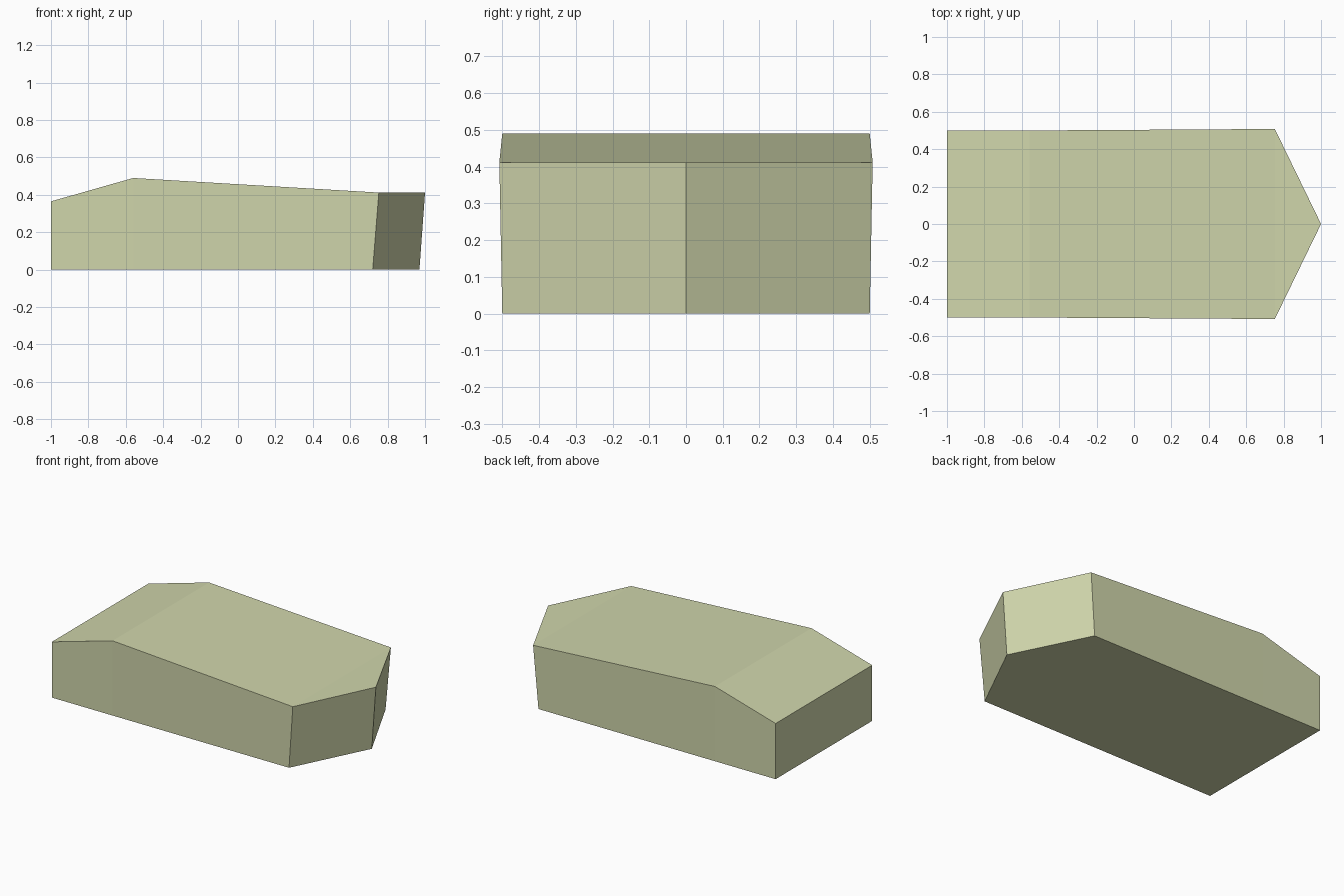
import bpy
import bmesh

cube = bpy.data.objects.get("Cube")
if cube:
    bpy.data.objects.remove(cube, do_unlink=True)

# Pale olive paint
paint = bpy.data.materials.new("pale_olive")
paint.use_nodes = True
colour = (0.63, 0.67, 0.41, 1)
paint.diffuse_color = colour
paint.node_tree.nodes["Principled BSDF"].inputs["Base Color"].default_value = colour

# Cross-sections from the blunt end: bottom x, top x, top half width, top z
sections = [
    (-1.0, -1.0, 0.50, 0.365),
    (-0.56, -0.56, 0.50, 0.49),
    (0.72, 0.753, 0.508, 0.412),
]

bm = bmesh.new()


def ring(bottom_x, top_x, half, top_z):
    """Four corners of one cross-section."""
    return [bm.verts.new(p) for p in (
        (bottom_x, -0.5, 0), (bottom_x, 0.5, 0),
        (top_x, half, top_z), (top_x, -half, top_z))]


# Hull: skin the cross-sections and close the blunt end
rings = [ring(*s) for s in sections]
bm.faces.new(rings[0])
for a, b in zip(rings, rings[1:]):
    for i in range(4):
        j = (i + 1) % 4
        bm.faces.new((a[i], a[j], b[j], b[i]))

# Pointed nose: one leaning edge joined to the last section
low = bm.verts.new((0.97, 0, 0))
high = bm.verts.new((1.0, 0, 0.412))
r = rings[-1]
bm.faces.new((r[0], r[1], low))
bm.faces.new((r[1], r[2], high, low))
bm.faces.new((r[2], r[3], high))
bm.faces.new((r[3], r[0], low, high))
bmesh.ops.recalc_face_normals(bm, faces=bm.faces)

mesh = bpy.data.meshes.new("hull_block")
bm.to_mesh(mesh)
bm.free()
mesh.materials.append(paint)
hull = bpy.data.objects.new("hull_block", mesh)
bpy.context.collection.objects.link(hull)
